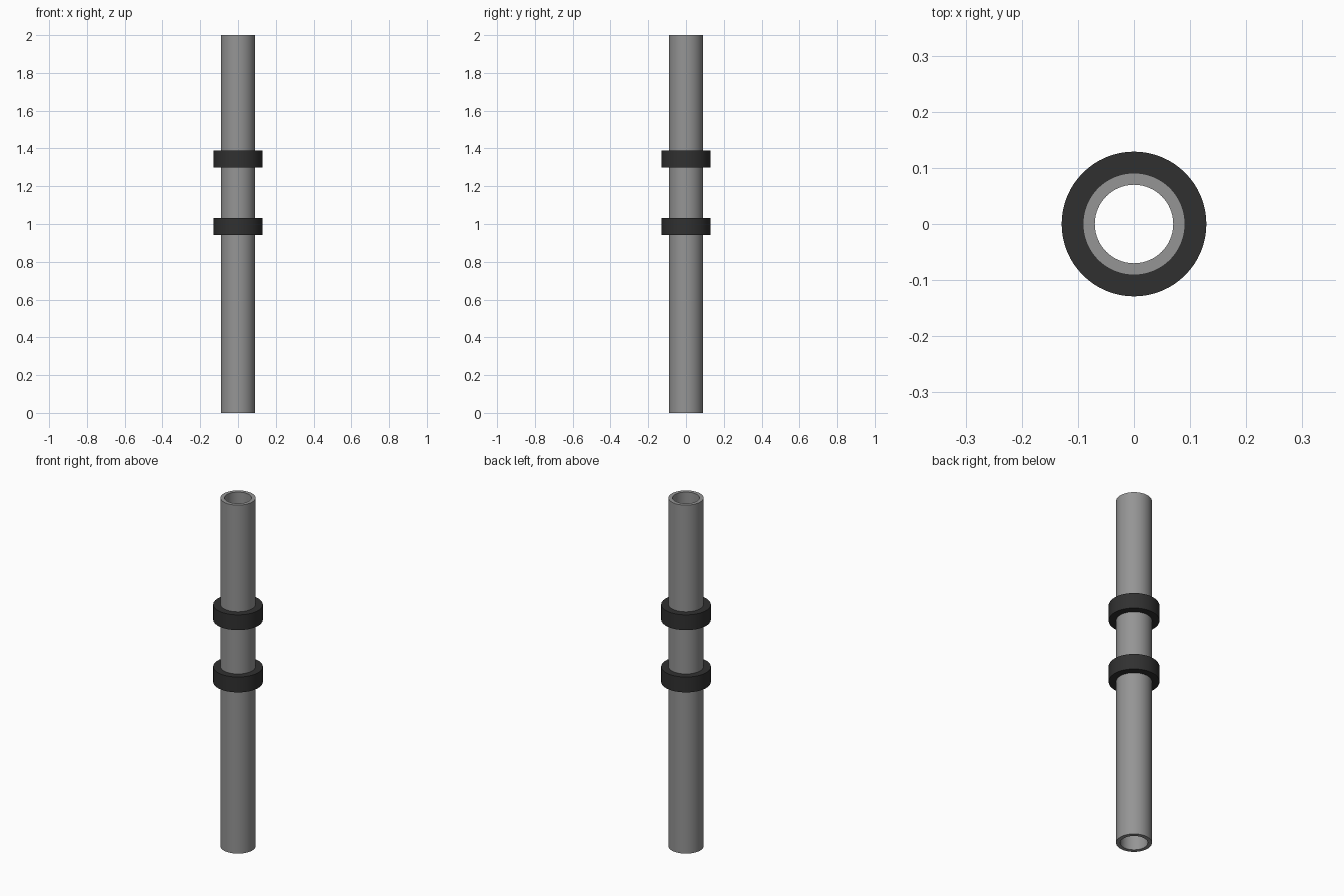
import bpy, bmesh, math

if "Cube" in bpy.data.objects:
    bpy.data.objects.remove(bpy.data.objects["Cube"])

SIDES = 64


def material(name, value):
    m = bpy.data.materials.new(name)
    m.diffuse_color = (*value, 1)
    m.use_nodes = True
    m.node_tree.nodes["Principled BSDF"].inputs["Base Color"].default_value = m.diffuse_color
    return m


def tube(name, r_in, r_out, z0, z1, mat):
    """Hollow cylinder: a rectangular section swept around z."""
    section = [(r_in, z0), (r_out, z0), (r_out, z1), (r_in, z1)]
    bm = bmesh.new()
    rings = []
    for i in range(SIDES):
        a = math.tau * i / SIDES
        rings.append([bm.verts.new((r * math.cos(a), r * math.sin(a), z)) for r, z in section])
    for i in range(SIDES):
        a, b = rings[i], rings[(i + 1) % SIDES]
        for j in range(4):
            k = (j + 1) % 4
            bm.faces.new((a[j], b[j], b[k], a[k]))
    bmesh.ops.recalc_face_normals(bm, faces=bm.faces)
    me = bpy.data.meshes.new(name)
    bm.to_mesh(me)
    bm.free()
    me.materials.append(mat)
    ob = bpy.data.objects.new(name, me)
    bpy.context.collection.objects.link(ob)
    bpy.ops.object.select_all(action='DESELECT')
    ob.select_set(True)
    bpy.context.view_layer.objects.active = ob
    bpy.ops.object.shade_smooth_by_angle(angle=math.radians(30))
    return ob


steel = material("pipe_grey", (0.30, 0.30, 0.30))
rubber = material("collar_dark", (0.03, 0.03, 0.03))

# Main pipe
tube("pipe", 0.07, 0.091, 0, 2, steel)

# Two collars around the pipe
for label, z in (("lower", 0.943), ("upper", 1.30)):
    tube(f"{label}_collar", 0.091, 0.129, z, z + 0.088, rubber)
